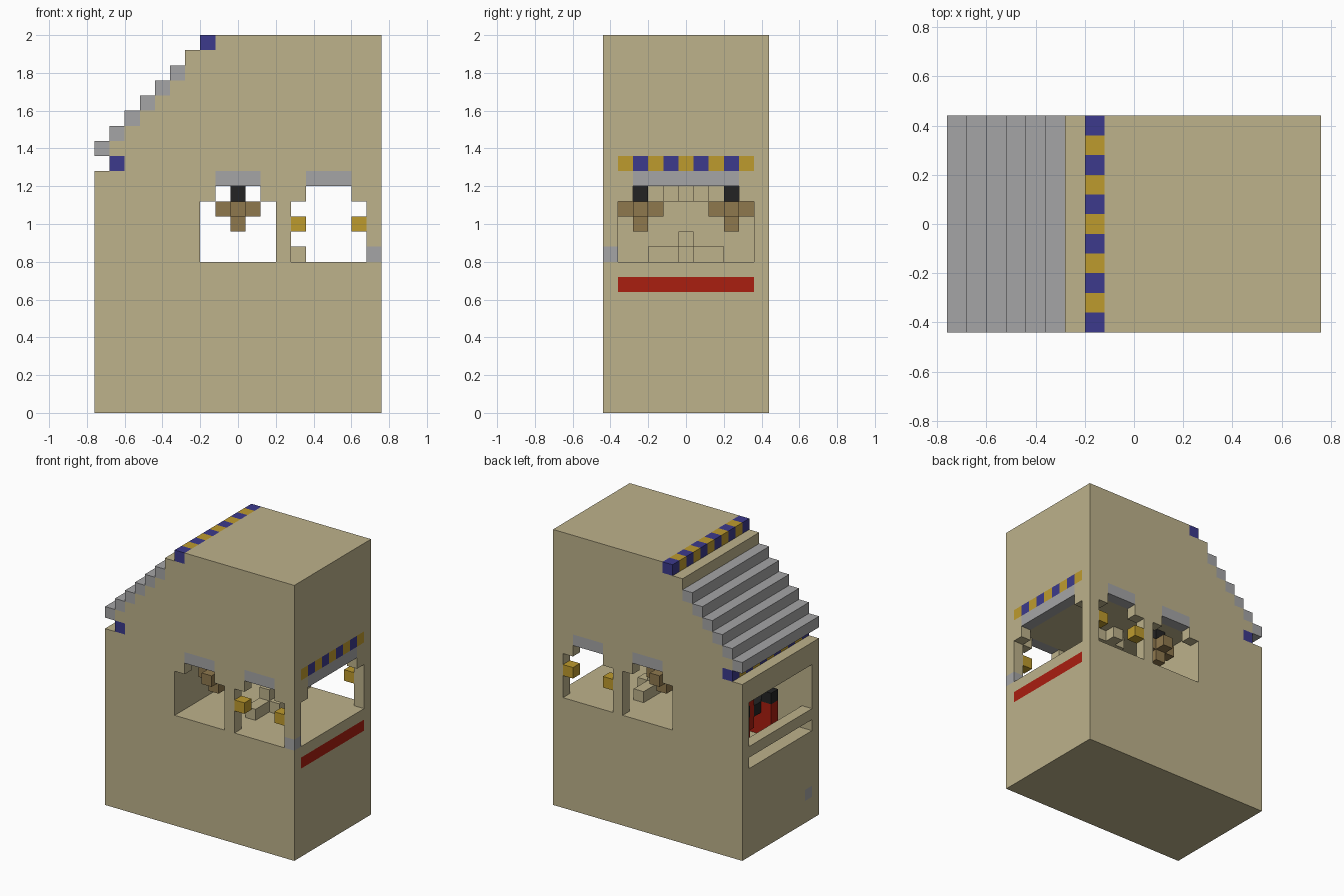
import bpy, bmesh
from mathutils import Vector

cube = bpy.data.objects.get("Cube")
if cube:
    bpy.data.objects.remove(cube, do_unlink=True)

S = 0.08                              # block size
NX, NY, NZ = 19, 11, 25               # blocks along each axis
ORIGIN = Vector((-NX * S / 2, -NY * S / 2, 0))

COLOURS = {
    "tan": (0.509, 0.445, 0.258), "grey": (0.376, 0.376, 0.381),
    "gold": (0.515, 0.328, 0.027), "blue": (0.045, 0.042, 0.262),
    "red": (0.402, 0.013, 0.005), "brown": (0.275, 0.190, 0.076),
    "black": (0.017, 0.017, 0.017),
}
materials = {}
for name, rgb in COLOURS.items():
    mat = bpy.data.materials.new(name)
    mat.use_nodes = True
    mat.diffuse_color = (*rgb, 1)
    bsdf = mat.node_tree.nodes["Principled BSDF"]
    bsdf.inputs["Base Color"].default_value = (*rgb, 1)
    bsdf.inputs["Roughness"].default_value = 0.8
    materials[name] = mat

blocks = {}                           # (i, j, k) -> (part, colour)


def span(v):
    return range(v, v + 1) if isinstance(v, int) else range(v[0], v[1] + 1)


def fill(part, colour, i, j, k):
    """Fill inclusive block ranges; 'stripe' alternates, None carves."""
    for a in span(i):
        for b in span(j):
            for c in span(k):
                if colour is None:
                    blocks.pop((a, b, c), None)
                else:
                    col = ("gold" if b % 2 else "blue") if colour == "stripe" else colour
                    blocks[a, b, c] = (part, col)


ALL_Y, INNER_Y = (0, NY - 1), (1, NY - 2)
SIDES = (0, NY - 1)

# Solid body with a stepped roof and an undercut below the lowest step
fill("body", "tan", (0, NX - 1), ALL_Y, (0, NZ - 1))
for i in range(8):
    fill("body", None, i, ALL_Y, (18 + i, NZ - 1))
fill("body", None, 0, ALL_Y, 16)
for i in range(6):
    fill("roof_steps", "grey", i, ALL_Y, 17 + i)
fill("ridge_trim", "stripe", 7, ALL_Y, NZ - 1)
fill("eave_trim", "stripe", 1, ALL_Y, 16)

# Main room and small end compartment
fill("body", None, (7, 17), INNER_Y, (10, 14))
fill("body", None, (1, 5), INNER_Y, (8, 13))

# Arched windows in both long walls, with grey lintels
for j in SIDES:
    for first in (7, 13):
        fill("body", None, (first, first + 4), j, (10, 13))
        fill("body", None, (first + 1, first + 3), j, 14)
        fill("window_lintels", "grey", (first + 1, first + 3), j, 15)
    for i in (13, 17):
        fill("window_lanterns", "gold", i, j, 12)

# End wall opening, lintel and painted bands
fill("body", None, 18, INNER_Y, (10, 13))
fill("body", None, 18, (2, 8), 14)
fill("end_lintel", "grey", 18, (2, 8), 15)
fill("end_trim", "stripe", 18, INNER_Y, 16)
fill("end_band", "red", 18, INNER_Y, 8)
fill("corner_stone", "grey", 18, 0, 10)

# Opposite end wall: tall opening and narrow slot
fill("body", None, 0, INNER_Y, (10, 13))
fill("body", None, 0, INNER_Y, 8)
fill("wall_button", "grey", 0, 1, 2)

# Pair of hanging lamps
for j in (2, 8):
    fill("lamps", "brown", (8, 10), j, 13)
    fill("lamps", "brown", 9, (j - 1, j + 1), 13)
    fill("lamps", "brown", 9, j, 12)
    fill("lamps", "black", 9, j, 14)

# Low console and the cross on the ceiling above it
fill("console", "tan", 12, (3, 7), 10)
fill("console", "tan", 12, 5, 11)
fill("console", "tan", 13, 5, 10)
fill("ceiling_cross", "tan", (11, 13), 5, 14)
fill("ceiling_cross", "tan", 12, (4, 6), 14)

# Red and black machinery in the end compartment
for j in (3, 7):
    fill("machinery", "red", (2, 4), j, (8, 10))
    fill("machinery", "black", 3, (j - 1, j + 1), 10)
    fill("machinery", "black", 2, j, 11)
fill("machinery", "red", (3, 5), 5, (9, 11))
fill("machinery", "black", (4, 5), (2, 8), 12)
fill("machinery", "black", 2, (2, 3), 13)

# Turn the exposed block faces into one clean mesh per part
DIRECTIONS = [Vector(d) for d in ((1, 0, 0), (-1, 0, 0), (0, 1, 0),
                                  (0, -1, 0), (0, 0, 1), (0, 0, -1))]


def build(part):
    cells = {c: v[1] for c, v in blocks.items() if v[0] == part}
    used = sorted(set(cells.values()))
    bm = bmesh.new()
    for cell, colour in cells.items():
        centre = Vector(cell) + Vector((0.5, 0.5, 0.5))
        for d in DIRECTIONS:
            if tuple(int(n) for n in Vector(cell) + d) in blocks:
                continue
            u = Vector((d.y, d.z, d.x))
            v = d.cross(u)
            corners = [centre + (d + u * a + v * b) / 2
                       for a, b in ((-1, -1), (1, -1), (1, 1), (-1, 1))]
            face = bm.faces.new([bm.verts.new(ORIGIN + p * S) for p in corners])
            face.material_index = used.index(colour)
    bmesh.ops.remove_doubles(bm, verts=bm.verts[:], dist=0.001)
    bmesh.ops.dissolve_limit(bm, angle_limit=0.01, verts=bm.verts[:],
                             edges=bm.edges[:], delimit={"MATERIAL"})
    bmesh.ops.triangulate(bm, faces=[f for f in bm.faces if len(f.verts) > 4])
    mesh = bpy.data.meshes.new(part)
    bm.to_mesh(mesh)
    bm.free()
    for colour in used:
        mesh.materials.append(materials[colour])
    bpy.context.collection.objects.link(bpy.data.objects.new(part, mesh))


for part in sorted({v[0] for v in blocks.values()}):
    build(part)
